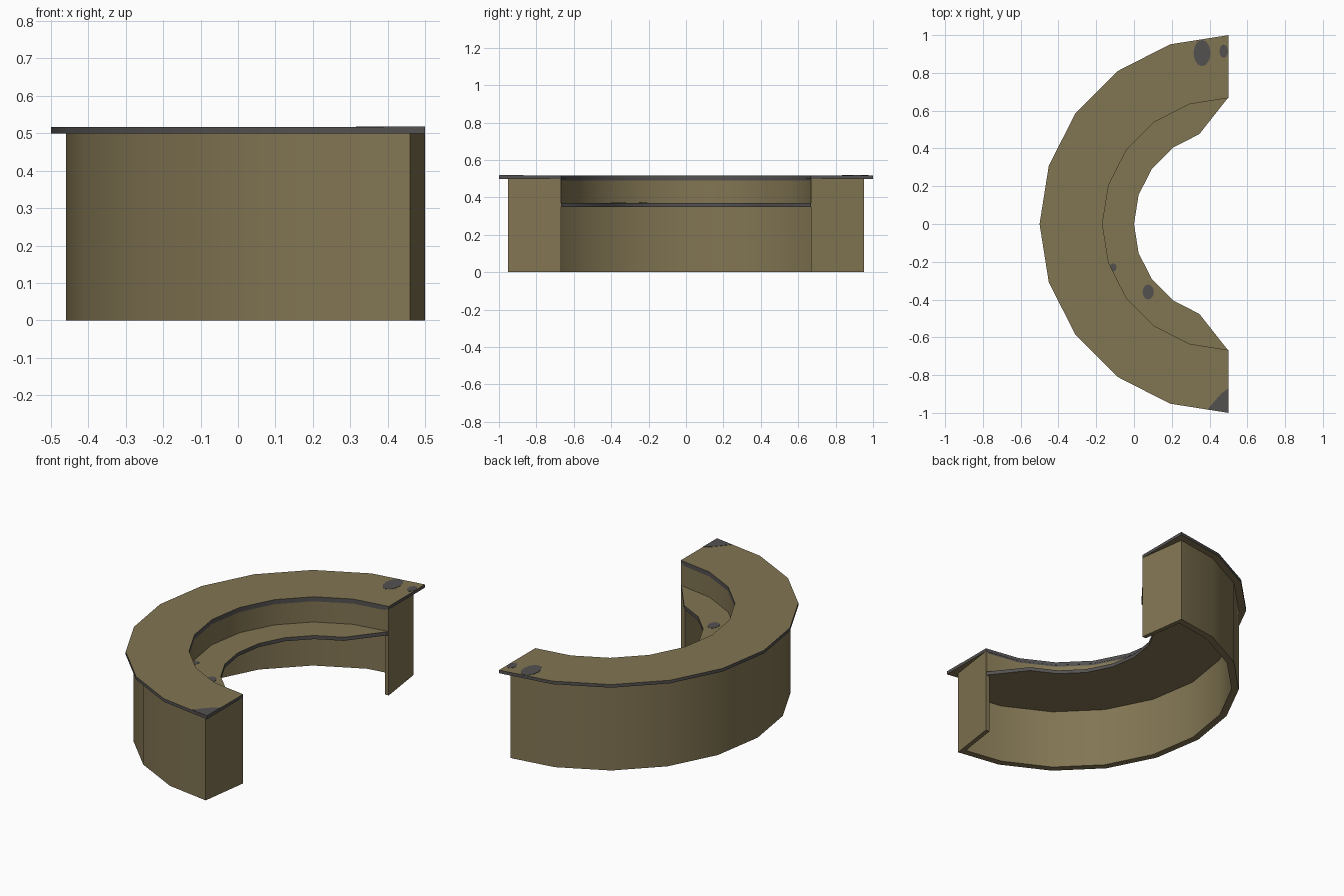
import bpy, bmesh
from math import cos, sin, radians, pi

cube = bpy.data.objects.get("Cube")
if cube:
    bpy.data.objects.remove(cube, do_unlink=True)


def material(name, rgb):
    m = bpy.data.materials.new(name)
    m.use_nodes = True
    m.diffuse_color = (*rgb, 1)
    m.node_tree.nodes["Principled BSDF"].inputs["Base Color"].default_value = (*rgb, 1)
    return m


BROWN = material("olive brown", (0.222, 0.178, 0.086))
GREY = material("charcoal grey", (0.088, 0.083, 0.081))
CENTRE = 0.5          # the arc is centred on the open side
STEPS = 10            # segments over the half circle


def arc(radius, tip=None):
    """Half-circle outline; tip replaces the two end points, mirrored in y."""
    pts = []
    for i in range(STEPS + 1):
        a = radians(90 + 180 * i / STEPS)
        pts.append((CENTRE + radius * cos(a), radius * sin(a)))
    if tip:
        pts[0], pts[-1] = tip, (tip[0], -tip[1])
    return pts


def prism(name, outline, z0, z1, is_grey=lambda f: False, levels=()):
    """Extrude a strip made of matching outer and inner outlines."""
    outer, inner = outline
    bm = bmesh.new()
    heights = [z0, *levels, z1]
    o, n = ([[bm.verts.new((x, y, z)) for x, y in side] for z in heights]
            for side in (outer, inner))
    last = len(outer) - 1
    for i in range(last):
        for k in (0, -1):
            bm.faces.new((o[k][i], o[k][i + 1], n[k][i + 1], n[k][i]))
    for k in range(len(heights) - 1):
        for side in (o, n):
            for i in range(last):
                bm.faces.new((side[k][i], side[k][i + 1], side[k + 1][i + 1], side[k + 1][i]))
        for i in (0, last):
            bm.faces.new((o[k][i], n[k][i], n[k + 1][i], o[k + 1][i]))
    bmesh.ops.recalc_face_normals(bm, faces=bm.faces)
    for f in bm.faces:
        f.material_index = int(is_grey(f))
    return finish(name, bm)


def finish(name, bm):
    me = bpy.data.meshes.new(name)
    bm.to_mesh(me)
    bm.free()
    me.materials.append(BROWN)
    me.materials.append(GREY)
    me.shade_smooth()
    me.set_sharp_from_angle(angle=radians(30))
    ob = bpy.data.objects.new(name, me)
    bpy.context.collection.objects.link(ob)
    return ob


def edge_face(f):
    return abs(f.normal.z) < 0.5


def top_band(f):
    return edge_face(f) and f.calc_center_median().z > 0.48


# Curved front wall, trimmed where the end panels close it
prism("outer_wall", (arc(0.96, (0.46, 0.953)), arc(0.92, (0.465, 0.914))), 0, 0.5)

# Countertop and lower work shelf, both with charcoal edging
prism("countertop", (arc(1.0), arc(0.667)), 0.499, 0.517, edge_face)
prism("work_shelf", (arc(0.93, (0.46, 0.92)), arc(0.5, (0.496, 0.666))), 0.349, 0.37, edge_face)

# Riser between shelf and countertop, with a dark line under the top
prism("inner_riser", (arc(0.69, (0.488, 0.69)), arc(0.668, (0.49, 0.668))),
      0.36, 0.5, top_band, levels=(0.49,))

# Slanted end panels
for side, s in (("left", 1), ("right", -1)):
    face = [(0.46, s * 0.953), (0.5, s * 0.667)]
    back = [(0.435, s * 0.948), (0.475, s * 0.667)]
    prism(side + "_end_panel", (face, back), 0, 0.5)


def plate(name, points, z):
    """Thin worn mark lying on a surface."""
    bm = bmesh.new()
    f = bm.faces.new([bm.verts.new((x, y, z)) for x, y in points])
    ext = bmesh.ops.extrude_face_region(bm, geom=[f])["geom"]
    bmesh.ops.translate(bm, vec=(0, 0, 0.002),
                        verts=[v for v in ext if isinstance(v, bmesh.types.BMVert)])
    bmesh.ops.recalc_face_normals(bm, faces=bm.faces)
    for f in bm.faces:
        f.material_index = 1
    finish(name, bm)


def oval(x, y, rx, ry):
    return [(x + rx * cos(k * pi / 6), y + ry * sin(k * pi / 6)) for k in range(12)]


# Worn marks on the countertop and shelf
plate("counter_mark_large", oval(0.36, 0.905, 0.045, 0.07), 0.5165)
plate("counter_mark_small", oval(0.475, 0.915, 0.023, 0.035), 0.5165)
plate("counter_mark_corner", [(0.39, -0.98), (0.5, -0.998), (0.5, -0.87), (0.46, -0.9)], 0.5165)
plate("shelf_mark_large", oval(0.075, -0.36, 0.03, 0.04), 0.3695)
plate("shelf_mark_small", oval(-0.11, -0.23, 0.018, 0.022), 0.3695)
